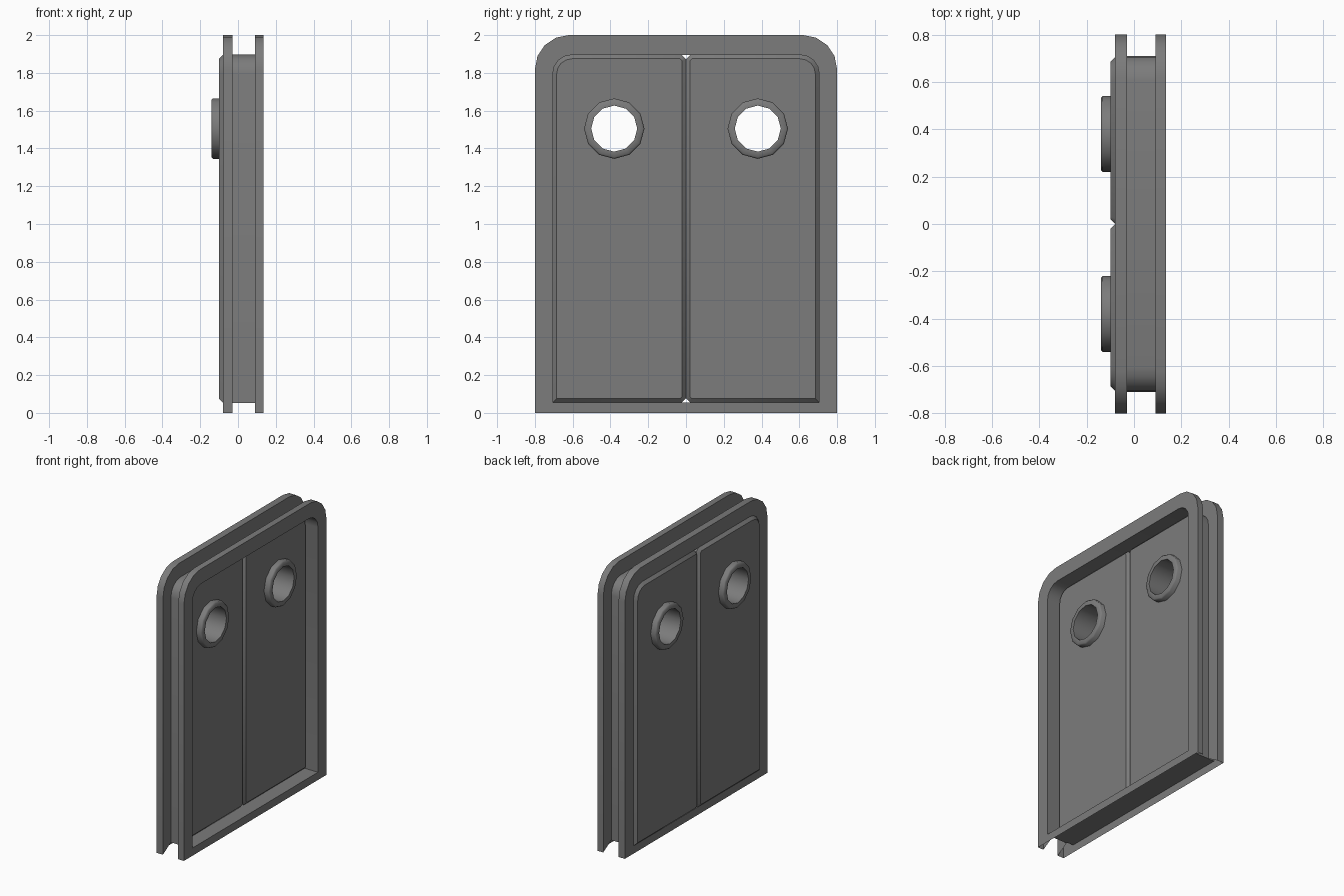
import bpy, bmesh, math

if "Cube" in bpy.data.objects:
    bpy.data.objects.remove(bpy.data.objects["Cube"])

SEGS = 4   # facets per rounded corner

# Dark grey metal
metal = bpy.data.materials.new("dark_metal")
metal.diffuse_color = (0.2, 0.2, 0.2, 1)
metal.use_nodes = True
metal.node_tree.nodes["Principled BSDF"].inputs["Base Color"].default_value = metal.diffuse_color


def arc(cy, cz, r):
    """Quarter arc in the YZ plane, from the +y side up to the top."""
    return [(cy + r * math.cos(a), cz + r * math.sin(a))
            for a in (math.pi / 2 * i / SEGS for i in range(SEGS + 1))]


def arch(w, z0, z1, r):
    """Closed outline: square at the bottom, rounded at the top corners."""
    right = [(w, z0)] + arc(w - r, z1 - r, r)
    return right + [(-y, z) for y, z in reversed(right)]


def finish(bm, name):
    bmesh.ops.recalc_face_normals(bm, faces=bm.faces)
    me = bpy.data.meshes.new(name)
    bm.to_mesh(me)
    bm.free()
    me.materials.append(metal)
    ob = bpy.data.objects.new(name, me)
    bpy.context.collection.objects.link(ob)
    return ob


def smooth(ob, angle=32):
    bpy.ops.object.select_all(action='DESELECT')
    ob.select_set(True)
    bpy.context.view_layer.objects.active = ob
    bpy.ops.object.shade_smooth_by_angle(angle=math.radians(angle))


def ring_loft(name, loops, open_rows=()):
    """Join closed loops in a cycle; open_rows lack their closing (bottom) face."""
    bm = bmesh.new()
    rows = [[bm.verts.new(p) for p in lp] for lp in loops]
    n = len(rows[0])
    for i, a in enumerate(rows):
        b = rows[(i + 1) % len(rows)]
        for j in range(n - (i in open_rows)):
            k = (j + 1) % n
            bm.faces.new((a[j], a[k], b[k], b[j]))
    return finish(bm, name)


def prism(outline, x0, x1, bevel=0.0):
    """Solid from a YZ outline, optionally chamfered round both faces."""
    bm = bmesh.new()
    a = [bm.verts.new((x0, y, z)) for y, z in outline]
    b = [bm.verts.new((x1, y, z)) for y, z in outline]
    caps = [bm.faces.new(a), bm.faces.new(b)]
    for j in range(len(a)):
        k = (j + 1) % len(a)
        bm.faces.new((a[j], a[k], b[k], b[j]))
    bmesh.ops.recalc_face_normals(bm, faces=bm.faces)
    if bevel:
        bmesh.ops.bevel(bm, geom=[e for f in caps for e in f.edges],
                        offset=bevel, segments=1, affect='EDGES')
    return bm


def circle(cy, cz, r, n=12):
    return [(cy + r * math.cos(2 * math.pi * i / n),
             cz + r * math.sin(2 * math.pi * i / n)) for i in range(n)]


# Frame: two flanges joined by a recessed channel, flanges hollow underneath
outer = arch(0.80, 0.0, 2.0, 0.18)
web = arch(0.71, 0.053, 1.897, 0.105)
inner = arch(0.705, 0.055, 1.895, 0.10)
section = [(inner, -0.08), (outer, -0.08), (outer, -0.03), (web, -0.03),
           (web, 0.09), (outer, 0.09), (outer, 0.135), (inner, 0.135)]
frame = ring_loft("door_frame", [[(x, y, z) for y, z in lp] for lp, x in section],
                  open_rows=(1, 2, 4, 5))
smooth(frame)

for s, side in ((-1, "left"), (1, "right")):
    # Door leaf, chamfered where the two leaves meet
    leaf = [(0, 0.078), (0.023, 0.055), (0.705, 0.055)] + arc(0.605, 1.795, 0.10)
    leaf += [(0.023, 1.895), (0, 1.872)]
    door = finish(prism([(s * y, z) for y, z in leaf], -0.10, 0.05, 0.02),
                  side + "_door")

    # Window hole through the leaf
    cutter = finish(prism(circle(s * 0.38, 1.505, 0.14), -0.3, 0.3), "hole_cutter")
    cutter.hide_render = True
    mod = door.modifiers.new("hole", 'BOOLEAN')
    mod.operation, mod.object, mod.solver = 'DIFFERENCE', cutter, 'EXACT'
    bpy.context.view_layer.objects.active = door
    bpy.ops.object.modifier_apply(modifier="hole")
    bpy.data.objects.remove(cutter)
    smooth(door)

    # Porthole rim with softened outer edges
    rim = [(0.122, -0.14), (0.152, -0.14), (0.16, -0.132),
           (0.16, 0.082), (0.152, 0.09), (0.122, 0.09)]
    smooth(ring_loft(side + "_porthole_rim",
                     [[(x, y, z) for y, z in circle(s * 0.38, 1.505, r)]
                      for r, x in rim]), 50)
